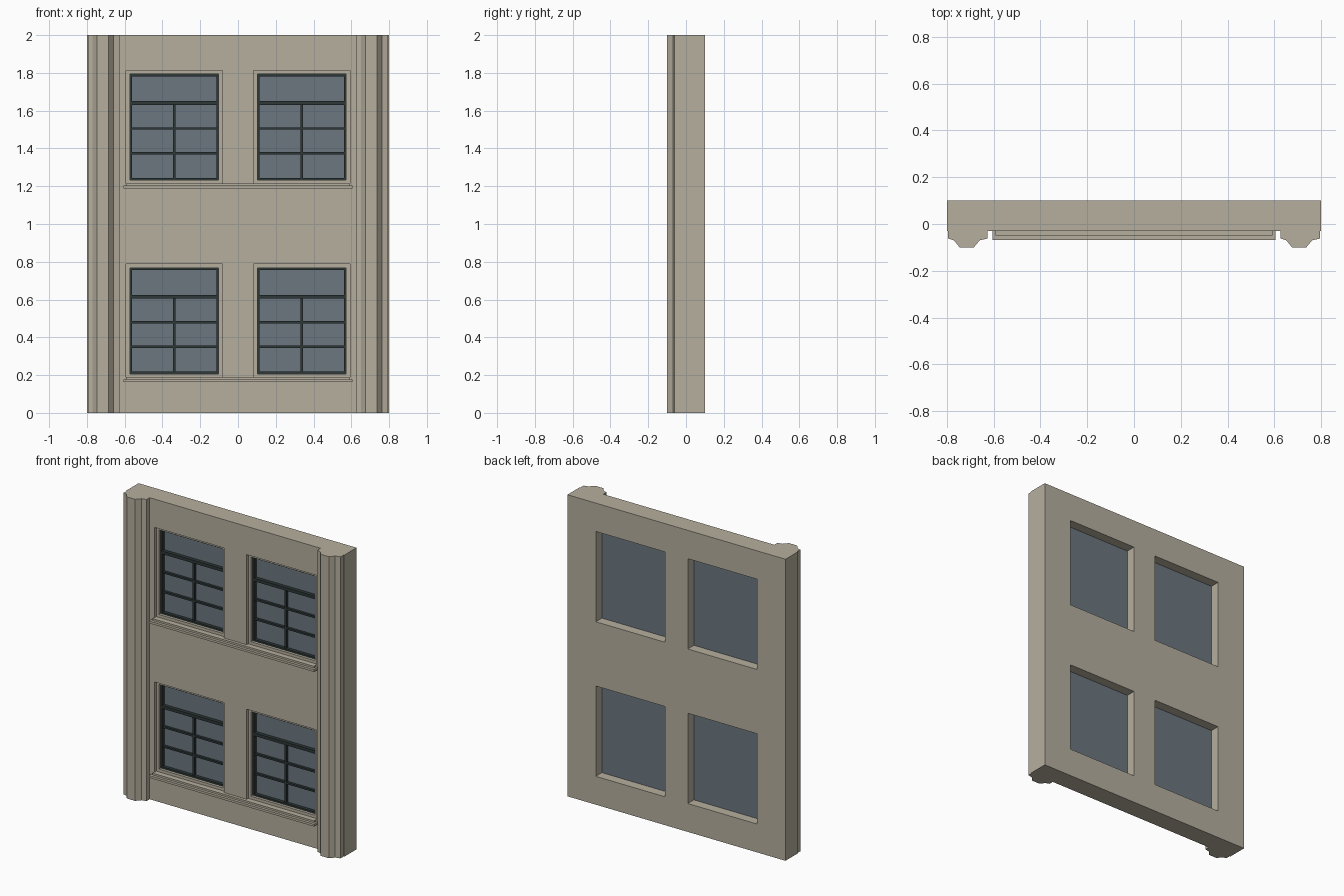
import bpy, bmesh
from mathutils import Vector

cube = bpy.data.objects.get("Cube")
if cube:
    bpy.data.objects.remove(cube, do_unlink=True)


def material(name, rgb):
    m = bpy.data.materials.new(name)
    m.use_nodes = True
    m.diffuse_color = (*rgb, 1)
    m.node_tree.nodes["Principled BSDF"].inputs["Base Color"].default_value = (*rgb, 1)
    return m


STONE = material("warm_stone", (0.47, 0.43, 0.345))
DARK = material("dark_sash_paint", (0.026, 0.038, 0.038))
GLASS = material("blue_grey_glass", (0.147, 0.184, 0.212))


def finish(name, bm, mat):
    bmesh.ops.recalc_face_normals(bm, faces=bm.faces)
    mesh = bpy.data.meshes.new(name)
    bm.to_mesh(mesh)
    bm.free()
    mesh.materials.append(mat)
    ob = bpy.data.objects.new(name, mesh)
    bpy.context.collection.objects.link(ob)
    return ob


def add_box(bm, x, y, z):
    verts = bmesh.ops.create_cube(bm, size=1)["verts"]
    for v in verts:
        v.co = Vector([(a + b) / 2 + c * (b - a) for c, (a, b) in zip(v.co, (x, y, z))])


def boxes(name, mat, *items):
    bm = bmesh.new()
    for item in items:
        add_box(bm, *item)
    return finish(name, bm, mat)


def ring(x, y, z, w):
    """Four boxes forming a rectangular frame of width w."""
    (x0, x1), (z0, z1) = x, z
    return [((x0, x0 + w), y, z), ((x1 - w, x1), y, z),
            ((x0 + w, x1 - w), y, (z0, z0 + w)), ((x0 + w, x1 - w), y, (z1 - w, z1))]


def extrude(bm, faces, offset):
    res = bmesh.ops.extrude_face_region(bm, geom=faces)
    bmesh.ops.translate(bm, vec=offset,
                        verts=[g for g in res["geom"] if isinstance(g, bmesh.types.BMVert)])


FRONT, BACK = -0.03, 0.1
STOREY = 1.025
OPEN_X, OPEN_Z = (0.083, 0.592), (0.188, 0.787)

# Wall: a grid with the four openings left out, given thickness
xs = [-0.8, -OPEN_X[1], -OPEN_X[0], *OPEN_X, 0.8]
zs = [0, *OPEN_Z, OPEN_Z[0] + STOREY, OPEN_Z[1] + STOREY, 2]
bm = bmesh.new()
grid = [[bm.verts.new((x, FRONT, z)) for z in zs] for x in xs]
for i in range(len(xs) - 1):
    for j in range(len(zs) - 1):
        if not (i % 2 and j % 2):
            bm.faces.new((grid[i][j], grid[i + 1][j], grid[i + 1][j + 1], grid[i][j + 1]))
extrude(bm, bm.faces[:], (0, BACK - FRONT, 0))
finish("wall", bm, STONE)

# Moulded pilasters
PROFILE = [(0, FRONT), (0, -0.062), (0.025, -0.07), (0.049, -0.1),
           (0.11, -0.1), (0.135, -0.07), (0.168, -0.062), (0.168, FRONT)]
for name, x in (("right_pilaster", -0.795), ("left_pilaster", 0.627)):
    bm = bmesh.new()
    face = bm.faces.new([bm.verts.new((x + px, py, 0)) for px, py in PROFILE])
    extrude(bm, [face], (0, 0, 2))
    finish(name, bm, STONE)

for level, dz in (("lower", 0), ("upper", STOREY)):
    # Stepped sill shared by both windows
    boxes(level + "_sill", STONE,
          ((-0.605, 0.605), (-0.068, FRONT), (0.163 + dz, 0.178 + dz)),
          ((-0.592, 0.592), (-0.05, FRONT), (0.178 + dz, 0.19 + dz)))
    for side, cx in (("right", -0.3375), ("left", 0.3375)):
        label = f"{level}_{side}_"
        half = (OPEN_X[1] - OPEN_X[0]) / 2
        x = (cx - half, cx + half)
        z = (OPEN_Z[0] + dz, OPEN_Z[1] + dz)
        # Stone surround set into the opening
        boxes(label + "surround", STONE, *ring(x, (-0.01, 0.03), z, 0.019))
        # Sash frame, transom and glazing bars
        sx = (x[0] + 0.019, x[1] - 0.019)
        sz = (z[0] + 0.019, z[1] - 0.019)
        bar = (0.014, 0.03)
        boxes(label + "sash", DARK, *ring(sx, (0.008, 0.03), sz, 0.011),
              (sx, (0.006, 0.03), (0.605 + dz, 0.625 + dz)),
              (sx, bar, (0.474 + dz, 0.486 + dz)),
              (sx, bar, (0.344 + dz, 0.356 + dz)),
              ((cx - 0.007, cx + 0.007), bar, (sz[0], 0.61 + dz)))
        # Glass pane behind the sash
        boxes(label + "glass", GLASS, (x, (0.03, 0.036), z))
